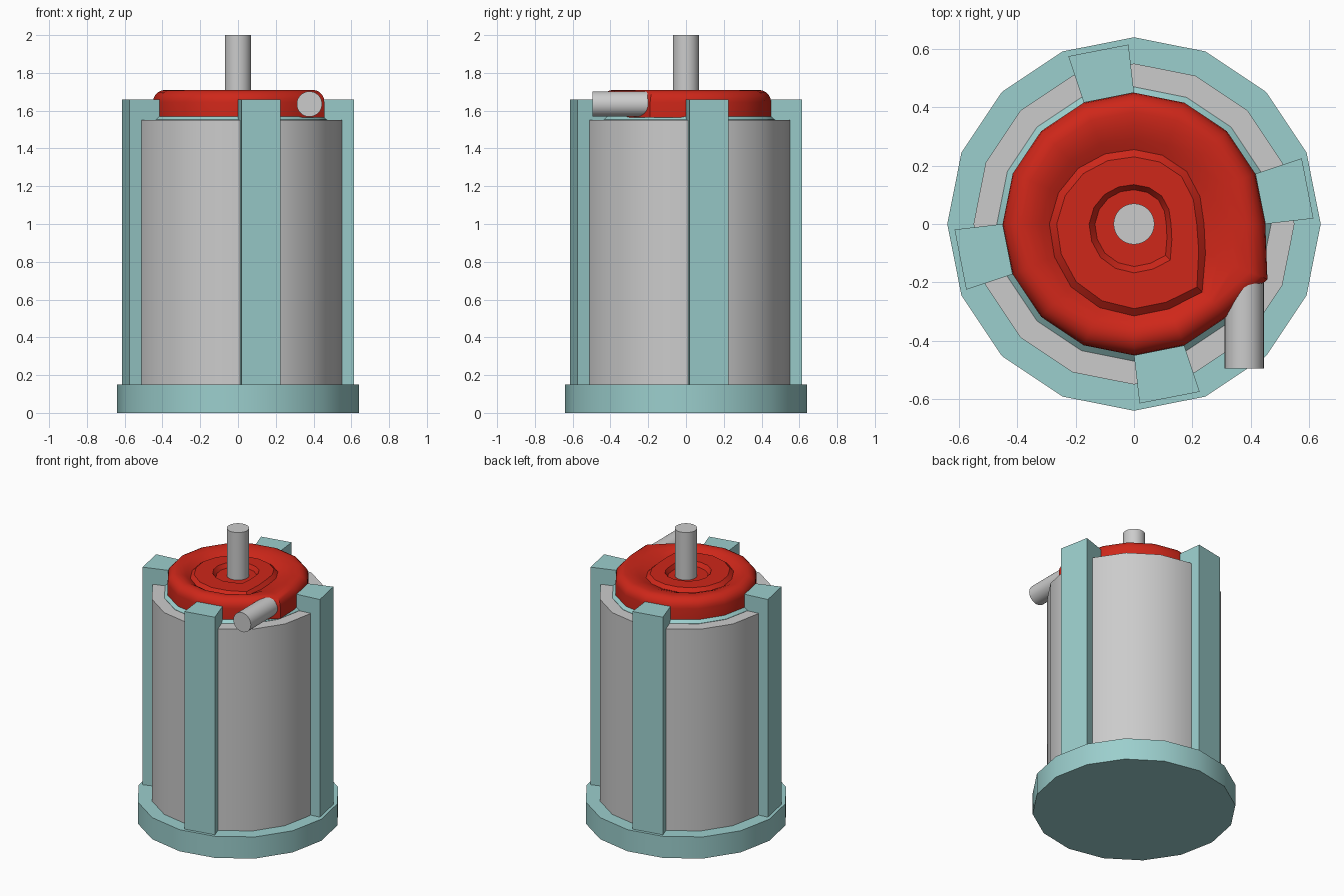
import bpy, bmesh, math

if "Cube" in bpy.data.objects:
    bpy.data.objects.remove(bpy.data.objects["Cube"])

SIDES = 16


def material(name, rgb):
    m = bpy.data.materials.new(name)
    m.diffuse_color = (*rgb, 1)
    m.use_nodes = True
    m.node_tree.nodes["Principled BSDF"].inputs["Base Color"].default_value = m.diffuse_color
    return m


TEAL = material("teal", (0.33, 0.62, 0.61))
RED = material("red", (0.62, 0.02, 0.01))


def finish(name, bm, mat=None, angle=30):
    bmesh.ops.recalc_face_normals(bm, faces=bm.faces)
    me = bpy.data.meshes.new(name)
    bm.to_mesh(me)
    bm.free()
    ob = bpy.data.objects.new(name, me)
    bpy.context.collection.objects.link(ob)
    if mat:
        me.materials.append(mat)
    bpy.ops.object.select_all(action='DESELECT')
    ob.select_set(True)
    bpy.context.view_layer.objects.active = ob
    bpy.ops.object.shade_smooth_by_angle(angle=math.radians(angle))
    return ob


def loft(name, rings, mat=None):
    """Join equal-length rings of points and cap both ends."""
    bm = bmesh.new()
    loops = [[bm.verts.new(p) for p in ring] for ring in rings]
    for a, b in zip(loops, loops[1:]):
        for i in range(len(a)):
            j = (i + 1) % len(a)
            bm.faces.new((a[i], a[j], b[j], b[i]))
    bm.faces.new(loops[0])
    bm.faces.new(loops[-1])
    return finish(name, bm, mat)


def circle(r, z, n=SIDES):
    """r is one radius or a list with one radius per side."""
    rs = r if isinstance(r, list) else [r] * n
    return [(rs[i] * math.cos(math.tau * i / n),
             rs[i] * math.sin(math.tau * i / n), z) for i in range(n)]


# Base plate, motor body and the chamfered seat under the pump housing
loft("base_plate", [circle(0.64, 0), circle(0.64, 0.15)], TEAL)
loft("motor_body", [circle(0.55, 0.15), circle(0.55, 1.55)])
loft("housing_seat", [circle(0.47, 1.54), circle(0.47, 1.552),
                      circle(0.45, 1.57)], TEAL)

# Four upright ribs around the body
rib = [(0, -0.45), (0.172, -0.416), (0.225, -0.575), (0.019, -0.615)]
for k in range(4):
    c, s = round(math.cos(k * math.pi / 2)), round(math.sin(k * math.pi / 2))
    loft(f"rib_{k + 1}", [[(c * x - s * y, s * x + c * y, z) for x, y in rib]
                          for z in (0.14, 1.66)], TEAL)

# Spiral pump housing: outer wall bulges at the outlet, hub edge spirals
outer = [0.45] * 15 + [0.495]
hub = [0.235, 0.24, 0.25, 0.25, 0.25, 0.255, 0.265, 0.275,
       0.285, 0.29, 0.30, 0.305, 0.31, 0.31, 0.325, 0.26]


def off(radii, d):
    return [r + d for r in radii]


rings = [circle(outer, 1.565), circle(outer, 1.645)]
for i in range(1, 6):
    a = i * math.pi / 10
    rings.append(circle(off(outer, -0.065 * (1 - math.cos(a))),
                        1.645 + 0.065 * math.sin(a)))
for t, z in ((0.35, 1.706), (0.7, 1.692), (1, 1.675)):
    rings.append(circle([(o - 0.065) * (1 - t) + (h + 0.005) * t
                         for o, h in zip(outer, hub)], z))
rings += [circle(off(hub, -0.02), 1.697),
          circle([h * 0.54 for h in hub], 1.697),
          circle([h * 0.47 for h in hub], 1.67)]
loft("pump_housing", rings, RED)

# Drive shaft and outlet pipe
loft("drive_shaft", [circle(0.07, 1.6, 32), circle(0.07, 2.0, 32)])
loft("outlet_pipe", [[(0.378 + x, y, 1.635 + v) for x, v, _ in circle(0.067, 0, 32)]
                     for y in (-0.495, -0.19)])
